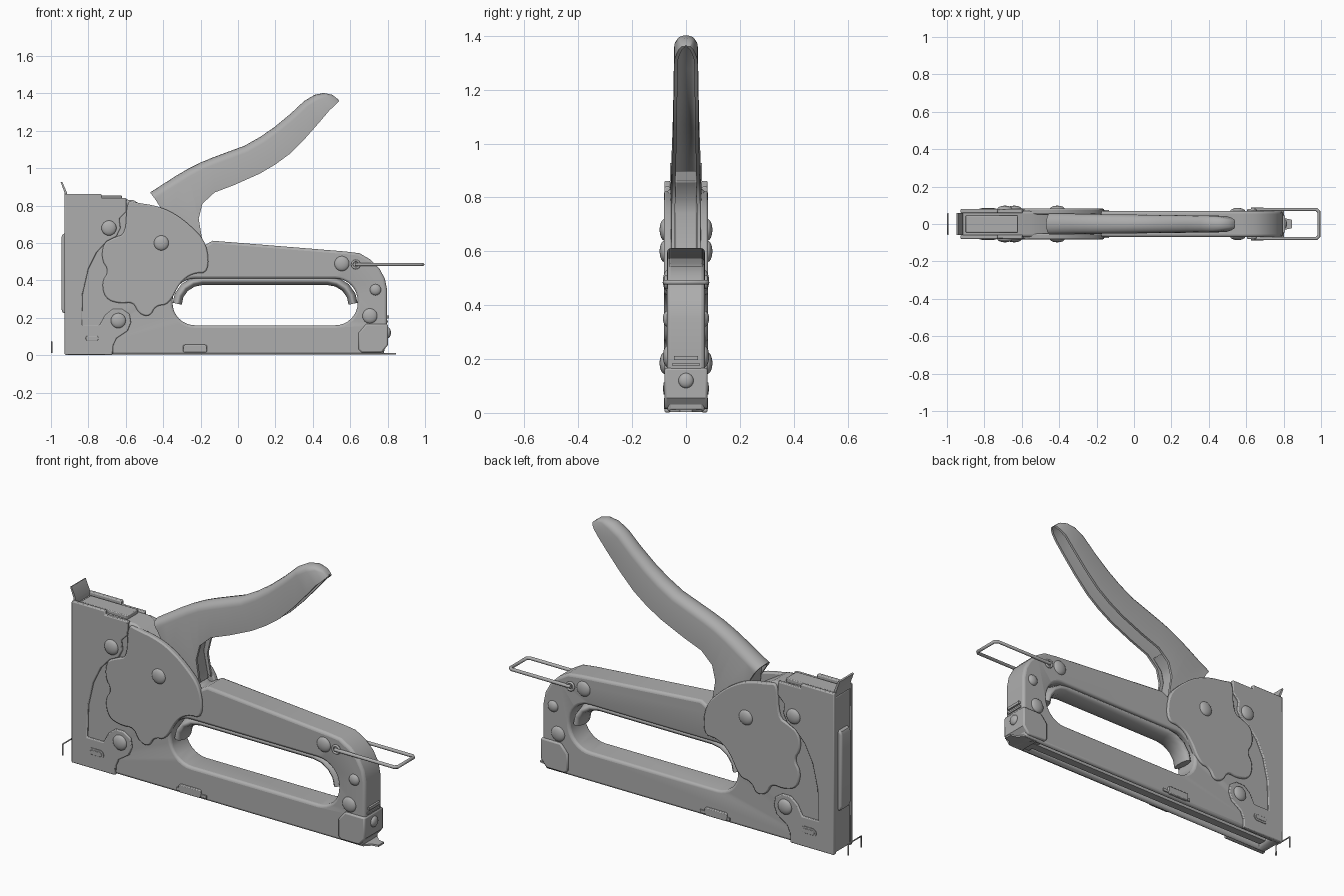
import bpy, bmesh, math
from mathutils import Vector

old = bpy.data.objects.get("Cube")
if old:
    bpy.data.objects.remove(old, do_unlink=True)

steel = bpy.data.materials.new("grey_steel")
steel.use_nodes = True
steel.diffuse_color = (0.42, 0.42, 0.42, 1)
steel.node_tree.nodes["Principled BSDF"].inputs["Base Color"].default_value = steel.diffuse_color


def finish(name, data, smooth=True):
    ob = bpy.data.objects.new(name, data)
    bpy.context.collection.objects.link(ob)
    data.materials.append(steel)
    if smooth and ob.type == "MESH":
        bpy.ops.object.select_all(action="DESELECT")
        bpy.context.view_layer.objects.active = ob
        ob.select_set(True)
        bpy.ops.object.shade_smooth_by_angle(angle=math.radians(35))
    return ob


def from_bm(name, bm):
    bmesh.ops.recalc_face_normals(bm, faces=bm.faces)
    me = bpy.data.meshes.new(name)
    bm.to_mesh(me)
    bm.free()
    return finish(name, me)


def add_bevel(ob, width, segments=2):
    m = ob.modifiers.new("rounded_edges", "BEVEL")
    m.width, m.segments = width, segments
    m.limit_method, m.angle_limit = "ANGLE", math.radians(50)


def prism(name, pts, y0, y1, bevel=0):
    """Side outline (x, z) extruded from y0 to y1."""
    bm = bmesh.new()
    face = bm.faces.new([bm.verts.new((x, y0, z)) for x, z in pts])
    ext = bmesh.ops.extrude_face_region(bm, geom=[face])
    moved = [v for v in ext["geom"] if isinstance(v, bmesh.types.BMVert)]
    bmesh.ops.translate(bm, verts=moved, vec=(0, y1 - y0, 0))
    ob = from_bm(name, bm)
    if bevel:
        add_bevel(ob, bevel)
    return ob


def rounded(x0, x1, z0, z1, r, n=8):
    """Outline of a rounded rectangle."""
    out = []
    for i, (cx, cz) in enumerate([(x1 - r, z1 - r), (x0 + r, z1 - r), (x0 + r, z0 + r), (x1 - r, z0 + r)]):
        for k in range(n + 1):
            a = math.pi / 2 * (i + k / n)
            out.append((cx + r * math.cos(a), cz + r * math.sin(a)))
    return out


def soften(pts):
    """Cut the corners of a closed outline twice."""
    for _ in range(2):
        new = []
        for a, b in zip(pts, pts[1:] + pts[:1]):
            a, b = Vector(a), Vector(b)
            new += [a.lerp(b, 0.25), a.lerp(b, 0.75)]
        pts = new
    return [tuple(p) for p in pts]


def wire(name, pts, radius, cyclic=False):
    cu = bpy.data.curves.new(name, "CURVE")
    cu.dimensions, cu.bevel_depth, cu.bevel_resolution = "3D", radius, 3
    cu.use_fill_caps = True
    sp = cu.splines.new("POLY")
    sp.points.add(len(pts) - 1)
    for p, co in zip(sp.points, pts):
        p.co = (*co, 1)
    sp.use_cyclic_u = cyclic
    return finish(name, cu)


def dome(name, loc, r, height, axis):
    """Rivet head bulging along the given axis."""
    bm = bmesh.new()
    bmesh.ops.create_uvsphere(bm, u_segments=24, v_segments=12, radius=1)
    ob = from_bm(name, bm)
    ob.location = loc
    ob.scale = (r, height, r) if axis == "y" else (height, r, r)


def cut(ob, cutter):
    m = ob.modifiers.new("cut", "BOOLEAN")
    m.operation, m.object, m.solver = "DIFFERENCE", cutter, "EXACT"
    cutter.hide_render = True
    cutter.hide_set(True)


# Main frame with grip opening and staple channel
frame = prism("frame", [(-.925, .004), (-.925, .845), (-.56, .83), (-.4, .73), (-.2, .575), (-.135, .612),
                        (.57, .555), (.65, .545), (.71, .51), (.755, .465), (.785, .41), (.797, .35),
                        (.797, .16), (.78, .004)], -.07, .07)
cut(frame, prism("grip_cutter", rounded(-.35, .64, .16, .41, .12), -.3, .3))
add_bevel(frame, .014, 3)
cut(frame, prism("channel_cutter", [(-.88, -.1), (-.88, .045), (.72, .045), (.72, -.1)], -.052, .052))

# Rounded liner under the upper arm of the grip
path = [(-.325, .275), (-.315, .32), (-.285, .362), (-.24, .39), (-.19, .4), (.48, .4),
        (.53, .39), (.575, .362), (.605, .32), (.615, .275)]
liner = wire("grip_liner", [(x, 0, z) for x, z in path], .026)
liner.scale.y = 2.3

# Magazine rail inside the channel
prism("magazine_rail", [(-.86, .012), (-.86, .05), (.7, .05), (.7, .012)], -.022, .022)

nose = [(-.927, .002), (-.927, .862), (-.73, .862), (-.73, .84), (-.595, .84), (-.595, .77), (-.635, .73),
        (-.628, .68), (-.65, .635), (-.7, .61), (-.755, .55), (-.8, .46), (-.83, .33), (-.835, .16),
        (-.74, .16), (-.71, .215), (-.67, .247), (-.62, .247), (-.58, .22), (-.572, .175), (-.59, .13),
        (-.65, .09), (-.668, .05), (-.67, .002)]
gear = soften([(-.595, .83), (-.54, .815), (-.44, .8), (-.35, .765), (-.26, .7), (-.165, .6), (-.155, .44),
               (-.24, .44), (-.31, .39), (-.37, .27), (-.44, .265), (-.47, .205), (-.53, .22),
               (-.56, .285), (-.63, .275), (-.71, .3), (-.73, .39), (-.69, .45), (-.73, .51),
               (-.72, .6), (-.66, .63), (-.6, .65)])
rivets = [(-.41, .6, .04, .08), (-.69, .68, .04, .08), (-.64, .185, .04, .08),
          (.555, .49, .04, .068), (.735, .35, .03, .068), (.705, .21, .04, .068)]

# Parts repeated on both sides
for s, side in ((-1, "right"), (1, "left")):
    prism(side + "_nose_plate", nose, s * .058, s * .08, .005)
    prism(side + "_pivot_cover", gear, s * .052, s * .082, .007)
    prism(side + "_nose_slot_rim", rounded(-.825, -.735, .068, .113, .022), s * .075, s * .083)
    prism(side + "_nose_slot", rounded(-.815, -.745, .078, .103, .0124), s * .08, s * .085, .002)
    prism(side + "_rail_latch", rounded(-.295, -.165, .014, .056, .012), s * .06, s * .082, .004)
    prism(side + "_latch_tab", [(-.31, .018), (-.31, .034), (-.135, .034), (-.135, .018)], s * .06, s * .076)
    for x, z, r, y in rivets:
        dome(side + "_rivet", (x, s * y, z), r, .018, "y")
    # Eyelet of the belt loop
    ring = [(.63 + .02 * math.cos(a), s * .074, .485 + .02 * math.sin(a))
            for a in [math.tau * k / 16 for k in range(16)]]
    wire(side + "_loop_eyelet", ring, .006, True)

# Top strip and raised stop at the nose
prism("nose_top_strip", [(-.9, .83), (-.9, .853), (-.62, .853), (-.62, .83)], -.045, .045, .004)
prism("top_stop", [(-.928, .84), (-.928, .87), (-.948, .925), (-.94, .928), (-.915, .87), (-.915, .84)], -.06, .06)

# Long pressed rib down the nose
rib = prism("nose_rib", [(-.92, .22), (-.938, .23), (-.945, .25), (-.945, .63), (-.938, .645), (-.92, .655)],
            -.04, .04)
add_bevel(rib, .008, 3)

# Lever: channel section lofted along the handle, as (top x, z, bottom x, z)
stations = [(-.47, .87, -.44, .83), (-.4, .915, -.36, .7), (-.33, .96, -.19, .61), (-.27, .995, -.21, .73),
            (-.2, 1.03, -.19, .81), (-.14, 1.055, -.125, .87), (-.06, 1.085, -.02, .91),
            (.035, 1.12, .115, .97), (.12, 1.168, .2, 1.02), (.195, 1.22, .275, 1.075),
            (.28, 1.29, .36, 1.16), (.355, 1.36, .435, 1.245), (.41, 1.392, .49, 1.31),
            (.46, 1.402, .52, 1.337), (.505, 1.392, .535, 1.353), (.535, 1.368, .541, 1.36)]
bm = bmesh.new()
rings = []
for i, (tx, tz, bx, bz) in enumerate(stations):
    top, low = Vector((tx, 0, tz)), Vector((bx, 0, bz))
    depth = (low - top).length
    down = (low - top) / depth
    w = .057 - .017 * i / (len(stations) - 1)
    if i > 12:
        w *= 1 - .2 * (i - 12)
    ring = []
    for wall, sign in ((0, 1), (.013, -1)):
        arch = min(w * .8, depth * .7)
        section = [(-w + wall, depth)]
        for k in range(9):
            a = math.pi * k / 8
            section.append((-(w - wall) * math.cos(a), min(wall, depth * .5) + arch * (1 - math.sin(a)) * .98))
        section.append((w - wall, depth))
        ring += [bm.verts.new(top + down * d + Vector((0, y, 0))) for y, d in section[::sign]]
    rings.append(ring)
for a, b in zip(rings, rings[1:]):
    for j in range(len(a)):
        k = (j + 1) % len(a)
        bm.faces.new((a[j], a[k], b[k], b[j]))
bm.faces.new(rings[0])
bm.faces.new(rings[-1])
from_bm("squeeze_lever", bm)

# Inner lever arm filling the root of the handle
prism("lever_core", [(-.42, .82), (-.32, .9), (-.16, .86), (-.215, .8), (-.228, .74), (-.2, .6), (-.4, .6)],
      -.042, .042, .006)

# Tail latch block, its rivet, label slots and pull tongue
prism("tail_block", [(.645, .03), (.645, .12), (.685, .167), (.802, .167), (.802, .055), (.77, .015), (.66, .015)],
      -.08, .08, .008)
dome("tail_rivet", (.802, 0, .12), .028, .016, "x")
prism("tail_clip", [(.79, .197), (.79, .212), (.808, .212), (.808, .197)], -.045, .045)
prism("tail_clip_lower", [(.79, .175), (.79, .185), (.803, .185), (.803, .175)], -.05, .05)
bm = bmesh.new()
outline = [(.7, -.06), (.78, -.06), (.81, -.03), (.845, -.022), (.845, .022), (.81, .03), (.78, .06), (.7, .06)]
face = bm.faces.new([bm.verts.new((x, y, .004)) for x, y in outline])
ext = bmesh.ops.extrude_face_region(bm, geom=[face])
bmesh.ops.translate(bm, verts=[v for v in ext["geom"] if isinstance(v, bmesh.types.BMVert)], vec=(0, 0, .009))
from_bm("pull_tongue", bm)

# Wire belt loop
wire("belt_loop", [(.625, -.078, .485), (.975, -.078, .485), (.988, -.066, .485), (.988, .066, .485),
                   (.975, .078, .485), (.625, .078, .485)], .009)

# Loose staple in front of the nose
wire("staple", [(-.995, -.055, .012), (-.995, -.055, .072), (-.995, .055, .072), (-.995, .055, .012)], .004)
